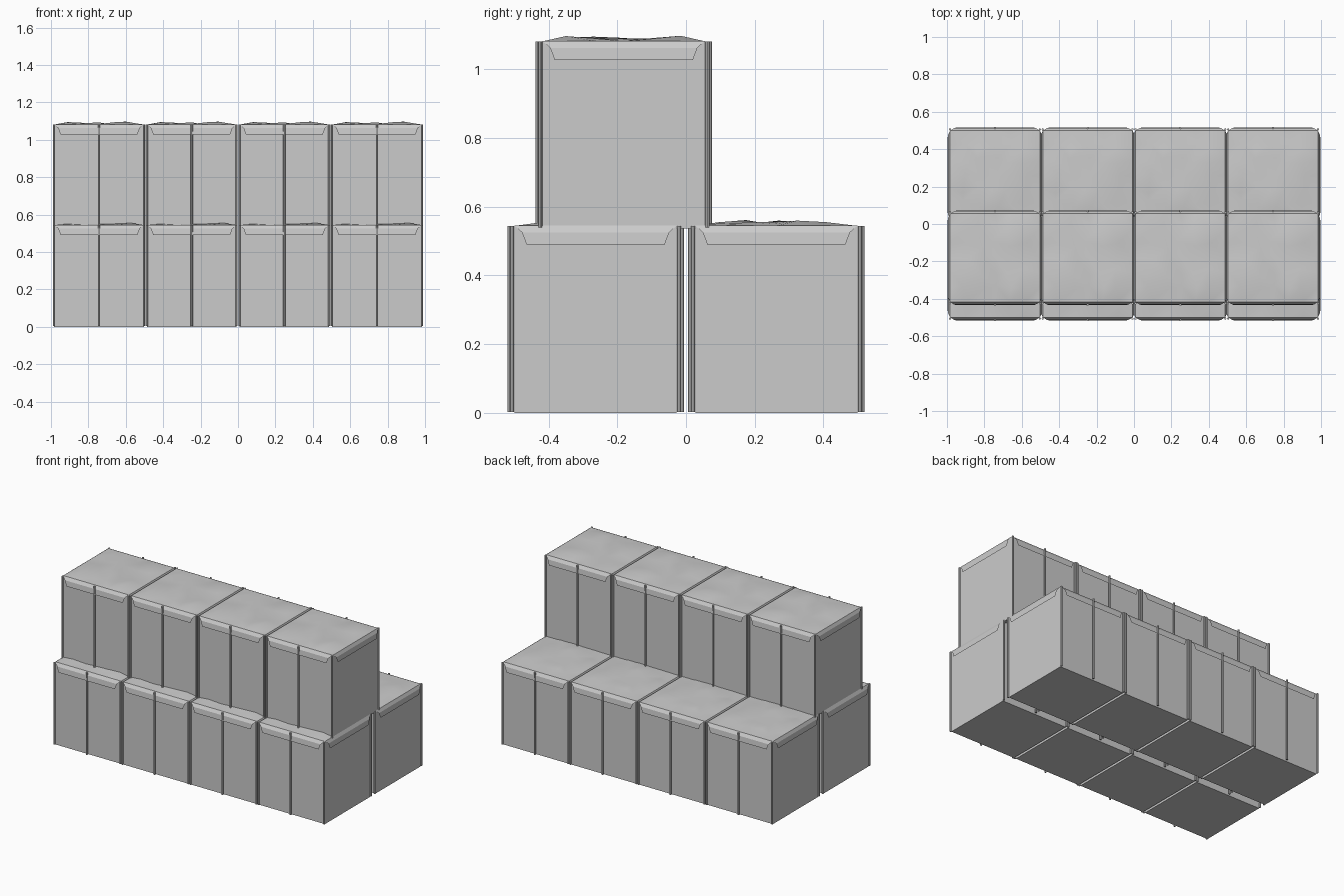
import bpy, bmesh, math, random
from mathutils import Matrix

if "Cube" in bpy.data.objects:
    bpy.data.objects.remove(bpy.data.objects["Cube"])

HX, HY, H = 0.24, 0.236, 0.545      # half width, half depth, height of one bastion cell


def to_mesh(bm, name, smooth=False):
    bmesh.ops.recalc_face_normals(bm, faces=bm.faces)
    me = bpy.data.meshes.new(name)
    bm.to_mesh(me)
    bm.free()
    for p in me.polygons:
        p.use_smooth = smooth
    return me


# closed earth-filled box (open top is capped by the soil)
def body_mesh():
    bm = bmesh.new()
    m = Matrix.Translation((0, 0, H / 2)) @ Matrix.Diagonal((2 * HX, 2 * HY, H, 1))
    bmesh.ops.create_cube(bm, size=1, matrix=m)
    top = [f for f in bm.faces if f.calc_center_median().z > H - 0.01]
    bmesh.ops.delete(bm, geom=top, context='FACES_ONLY')
    return to_mesh(bm, "cell_body")


# fabric liner folded outward over the four top edges
def flap_mesh():
    bm = bmesh.new()
    for i in range(4):
        half, dist = (HX, HY) if i % 2 == 0 else (HY, HX)
        out = 0.017 if i % 2 == 0 else 0.013
        rot = Matrix.Rotation(i * math.pi / 2, 4, 'Z')
        pts = [(-half, -dist, H), (half, -dist, H),
               (half - 0.022, -dist - out * 0.8, H - 0.02),
               (half - 0.035, -dist - out, H - 0.055),
               (-half + 0.035, -dist - out, H - 0.055),
               (-half + 0.022, -dist - out * 0.8, H - 0.02)]
        v = [bm.verts.new(rot @ Matrix.Translation(p).to_translation()) for p in pts]
        bm.faces.new((v[0], v[1], v[2], v[5]))
        bm.faces.new((v[5], v[2], v[3], v[4]))
    return to_mesh(bm, "liner_flaps")


# vertical joint coils at the corners and the middle of front and back
def coil_mesh():
    bm = bmesh.new()
    spots = [(sx * HX, sy * (HY + 0.007)) for sx in (-1, 1) for sy in (-1, 1)]
    spots += [(0, sy * (HY + 0.015)) for sy in (-1, 1)]
    for x, y in spots:
        bmesh.ops.create_cone(bm, cap_ends=True, segments=8, radius1=0.006, radius2=0.006,
                              depth=H - 0.004,
                              matrix=Matrix.Translation((x, y, H / 2 + 0.001)))
    return to_mesh(bm, "joint_coils")


# lumpy soil cap
def soil_mesh(seed):
    rng = random.Random(seed)
    bm = bmesh.new()
    n = 6
    bmesh.ops.create_grid(bm, x_segments=n, y_segments=n, size=1)
    for v in bm.verts:
        x, y = v.co.x, v.co.y
        if max(abs(x), abs(y)) > 0.99:
            v.co = (x * HX, y * HY, H - 0.001)
        else:
            v.co = (x * HX + rng.uniform(-0.02, 0.02),
                    y * HY + rng.uniform(-0.02, 0.02), H + rng.uniform(-0.002, 0.016))
    bmesh.ops.triangulate(bm, faces=bm.faces)
    return to_mesh(bm, "soil_cap", True)


body, flaps, coils = body_mesh(), flap_mesh(), coil_mesh()
soils = [soil_mesh(s) for s in (3, 8, 14)]

# two ground rows and one stacked row, four cells each
rows = {"front": (-0.263, 0.0), "back": (0.263, 0.0), "top": (-0.181, 0.537)}
for r, (row, (y, z)) in enumerate(rows.items()):
    for i in range(4):
        x = (i - 1.5) * 0.4955
        parts = (("body", body), ("flaps", flaps), ("coils", coils), ("soil", soils[r]))
        for part, me in parts:
            ob = bpy.data.objects.new(f"{row}_cell_{i + 1}_{part}", me)
            ob.location = (x, y, z)
            bpy.context.collection.objects.link(ob)
